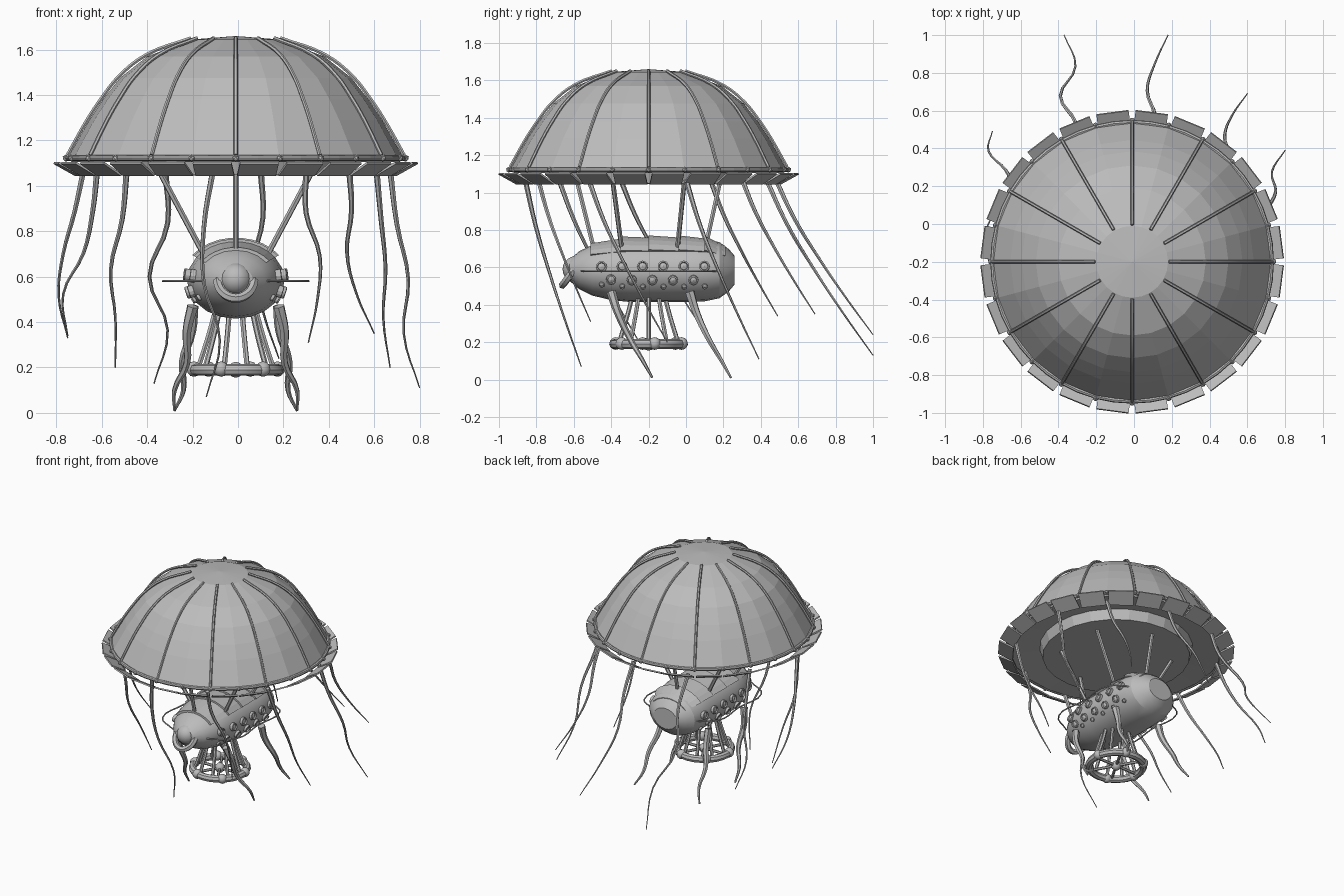
import bpy, bmesh
from math import sin, cos, pi, radians, sqrt
from mathutils import Matrix, Vector

old = bpy.data.objects.get("Cube")
if old:
    bpy.data.objects.remove(old, do_unlink=True)

GREY = (0.5, 0.5, 0.5, 1)
mat = bpy.data.materials.new("plain grey")
mat.use_nodes = True
mat.diffuse_color = GREY
bsdf = mat.node_tree.nodes["Principled BSDF"]
bsdf.inputs["Base Color"].default_value = GREY
bsdf.inputs["Roughness"].default_value = 0.6

CENTRE = Matrix.Translation((-0.01, -0.2, 0))
HULL_Z, HULL_X, HULL_H = 0.585, 0.215, 0.17


def finish(bm, name):
    """Turn a bmesh into a named object."""
    bmesh.ops.recalc_face_normals(bm, faces=bm.faces)
    me = bpy.data.meshes.new(name)
    bm.to_mesh(me)
    bm.free()
    me.materials.append(mat)
    ob = bpy.data.objects.new(name, me)
    bpy.context.collection.objects.link(ob)
    return ob


def smooth(ob, angle=40):
    bpy.ops.object.select_all(action='DESELECT')
    ob.select_set(True)
    bpy.context.view_layer.objects.active = ob
    bpy.ops.object.shade_smooth_by_angle(angle=radians(angle))


def loft(bm, rings, caps=True):
    """Skin a row of closed loops."""
    loops = [[bm.verts.new(p) for p in ring] for ring in rings]
    n = len(loops[0])
    for a, b in zip(loops, loops[1:]):
        for i in range(n):
            j = (i + 1) % n
            bm.faces.new((a[i], a[j], b[j], b[i]))
    if caps:
        bm.faces.new(loops[0])
        bm.faces.new(loops[-1])


def lathe(bm, profile, segs, matrix):
    """Spin (radius, height) points round the local z axis."""
    loft(bm, [[matrix @ Vector((r * cos(2 * pi * i / segs), r * sin(2 * pi * i / segs), z))
               for i in range(segs)] for r, z in profile], caps=profile[0] != profile[-1])


def hoop(bm, major, minor, z, segs, sides=8):
    profile = [(major + minor * cos(2 * pi * i / sides), z + minor * sin(2 * pi * i / sides))
               for i in range(sides)]
    lathe(bm, profile + profile[:1], segs, CENTRE)


def tubes(name, paths, thick, thin, flat=1.0):
    """Smooth tapering tubes through several point lists."""
    cu = bpy.data.curves.new(name, 'CURVE')
    cu.dimensions = '3D'
    cu.bevel_depth, cu.bevel_resolution = 1.0, 1
    cu.use_fill_caps = True
    cu.resolution_u = 4
    for path in paths:
        sp = cu.splines.new('BEZIER')
        sp.bezier_points.add(len(path) - 1)
        for i, (bp, p) in enumerate(zip(sp.bezier_points, path)):
            bp.co = p
            bp.handle_left_type = bp.handle_right_type = 'AUTO'
            bp.radius = thick + (thin - thick) * i / (len(path) - 1)
    cu.materials.append(mat)
    ob = bpy.data.objects.new(name, cu)
    bpy.context.collection.objects.link(ob)
    bpy.ops.object.select_all(action='DESELECT')
    ob.select_set(True)
    bpy.context.view_layer.objects.active = ob
    bpy.ops.object.convert(target='MESH')
    smooth(bpy.context.view_layer.objects.active)


def around(r, deg, z):
    return CENTRE @ Vector((r * cos(radians(deg)), r * sin(radians(deg)), z))


# Canopy dome with its stepped underside
dome = [(0.19, 1.645), (0.39, 1.57), (0.51, 1.475), (0.585, 1.38), (0.645, 1.29), (0.735, 1.13)]
under = [(0.72, 1.105), (0.52, 1.12), (0.5, 1.048), (0.002, 1.045)]
bm = bmesh.new()
lathe(bm, [(0.002, 1.66)] + dome + under, 24, CENTRE)
finish(bm, "canopy")

# Ribs over the dome
tubes("canopy_ribs", [[around(r + 0.006, a, z + 0.006) for r, z in dome]
                      for a in range(0, 360, 30)], 0.009, 0.009)

# Rim hoop and clips
bm = bmesh.new()
hoop(bm, 0.738, 0.013, 1.122, 48)
for a in range(0, 360, 15):
    m = Matrix.Translation(around(0.748, a, 1.122)) @ Matrix.Rotation(radians(a), 4, 'Z')
    bmesh.ops.create_icosphere(bm, subdivisions=1, radius=0.016, matrix=m)
finish(bm, "canopy_rim")

# Tilted flaps round the rim
bm = bmesh.new()
for k in range(24):
    m = (CENTRE @ Matrix.Rotation(radians(7.5 + 15 * k), 4, 'Z')
         @ Matrix.Translation((0.748, 0, 1.074)) @ Matrix.Rotation(radians(-29), 4, 'Y')
         @ Matrix.Diagonal((0.112, 0.172, 0.01, 1)))
    bmesh.ops.create_cube(bm, size=1, matrix=m)
finish(bm, "rim_flaps")

# Hull
HULL = [(-0.635, 0.05), (-0.62, 0.35), (-0.57, 0.6), (-0.5, 0.8), (-0.4, 0.94), (-0.3, 1),
        (0, 1), (0.1, 0.98), (0.18, 0.88), (0.23, 0.66), (0.26, 0.45)]


def hull_scale(y):
    for (y0, s0), (y1, s1) in zip(HULL, HULL[1:]):
        if y <= y1:
            return s0 + (s1 - s0) * (y - y0) / (y1 - y0)
    return HULL[-1][1]


def hull_point(y, deg, s):
    a = radians(deg)
    return Vector((HULL_X * s * cos(a) - 0.01, y, HULL_Z + HULL_H * s * sin(a)))


bm = bmesh.new()
loft(bm, [[hull_point(y, a, s) for a in range(0, 360, 18)] for y, s in HULL])
smooth(finish(bm, "hull"), 25)

# Overlapping plates along the top of the hull
bm = bmesh.new()
edges = [-0.51, -0.35, -0.2, -0.04, 0.1, 0.2]
arc = range(36, 145, 12)
for y0, y1 in zip(edges, edges[1:]):
    rings = []
    for y, lift in ((y0, 1.1), (y1 + 0.01, 1.03)):
        s = hull_scale(y)
        rings.append([hull_point(y, a, s * lift) for a in arc]
                     + [hull_point(y, a, s * 0.96) for a in reversed(arc)])
    loft(bm, rings)
finish(bm, "hull_top_plates")

# Portholes in two rows, with small studs beneath
bm = bmesh.new()
port = [(1, -0.3), (1, 0.5), (0.75, 0.6), (0.65, 0.3), (0.03, 0.5)]
rows = [(7, -0.452, 6, 0.029), (-18, -0.4, 5, 0.027), (-31, -0.45, 6, 0.015)]
for side in (0, 1):
    for deg, start, count, size in rows:
        for k in range(count):
            a = 180 - deg if side else deg
            y = start + 0.11 * k
            p = hull_point(y, a, hull_scale(y))
            n = Vector((cos(radians(a)), 0, sin(radians(a))))
            m = Matrix.Translation(p) @ n.to_track_quat('Z', 'Y').to_matrix().to_4x4()
            lathe(bm, [(r * size, h * size) for r, h in port], 12, m)
finish(bm, "portholes")

# Side rails
tubes("side_rails", [[(s * x - 0.01, y, HULL_Z - 0.005) for x, y in
                      ((0.14, -0.56), (0.3, -0.45), (0.3, -0.18), (0.3, 0.08), (0.19, 0.16))]
                     for s in (-1, 1)], 0.005, 0.005)

# Nose bulb and drooping lip
bm = bmesh.new()
bmesh.ops.create_uvsphere(bm, u_segments=16, v_segments=10, radius=0.07,
                          matrix=Matrix.Translation((-0.01, -0.59, 0.59)))
smooth(finish(bm, "nose"))
lip = []
for k in range(9):
    a = radians(180 + 22.5 * k)
    drop = -sin(a)
    lip.append((0.08 * cos(a) - 0.01, -0.6 - 0.06 * drop, 0.585 - 0.08 * drop))
tubes("nose_lip", [lip], 0.02, 0.02)

# Struts from the canopy to the hull
paths = []
for k in range(6):
    a = 90 + 60 * k
    top = around(0.38, a, 1.05)
    foot = Vector((-0.01 + 0.17 * cos(radians(a)), -0.195 + 0.3 * sin(radians(a)), 0.71))
    paths.append([top, top.lerp(foot, 0.5), foot])
tubes("hull_struts", paths, 0.013, 0.013)

# Lower ring with beads, spokes and hub
bm = bmesh.new()
hoop(bm, 0.185, 0.026, 0.19, 24)
for a in range(10, 360, 60):
    bmesh.ops.create_uvsphere(bm, u_segments=10, v_segments=6, radius=0.034,
                              matrix=Matrix.Translation(around(0.187, a, 0.193)))
bmesh.ops.create_uvsphere(bm, u_segments=10, v_segments=6, radius=0.035,
                          matrix=Matrix.Translation(around(0, 0, 0.19)))
smooth(finish(bm, "lower_ring"))
tubes("ring_spokes", [[around(0.185, a, 0.19), around(0.185, a + 180, 0.19)]
                      for a in (0, 60, 120)], 0.01, 0.01)
tubes("ring_struts", [[around(0.09, a, 0.45), around(0.12, a, 0.34), around(0.165, a, 0.2)]
                      for a in range(0, 360, 36)], 0.012, 0.012)

# Four thick trailing arms
arms = []
for s in (-1, 1):
    for y, sway in ((-0.4, 0.02), (0.02, -0.02)):
        arms.append([(s * (0.19 + dx + sway * w) - 0.01, y + dy, z) for dx, dy, z, w in
                     ((0, 0, 0.47, 0), (0.015, 0.035, 0.36, 0.5), (0.035, 0.1, 0.22, -0.5),
                      (0.06, 0.17, 0.1, 1), (0.08, 0.22, 0.01, 0))])
tubes("trailing_arms", arms, 0.026, 0.006)

# Long tentacles: sideways path, then start y, end y, end height
tentacles = [
    ((0.1, 0.11, 0.07, 0.11, 0.18), 0.48, 1, 0.24),
    ((-0.32, -0.31, -0.39, -0.31, -0.37), 0.43, 1, 0.13),
    ((0.49, 0.5, 0.48, 0.52, 0.6), 0.3, 0.69, 0.35),
    ((0.67, 0.7, 0.75, 0.73, 0.8), 0, 0.39, 0.11),
    ((0.61, 0.63, 0.65, 0.64, 0.67), -0.52, -0.1, 0.2),
    ((0.3, 0.3, 0.36, 0.35, 0.31), -0.79, -0.51, 0.31),
    ((-0.11, -0.15, -0.15, -0.08, -0.14), -0.86, -0.56, 0.07),
    ((-0.49, -0.51, -0.56, -0.54, -0.54), -0.68, -0.25, 0.2),
    ((-0.68, -0.72, -0.77, -0.79, -0.75), -0.35, 0.05, 0.33),
    ((-0.62, -0.64, -0.68, -0.77, -0.75), 0.13, 0.49, 0.34),
]
paths = []
for xs, y0, y1, z1 in tentacles:
    paths.append([(x, y0 + (y1 - y0) * (k / 4) ** 1.2, 1.07 + (z1 - 1.07) * k / 4)
                  for k, x in enumerate(xs)])
tubes("tentacles", paths, 0.014, 0.003)
